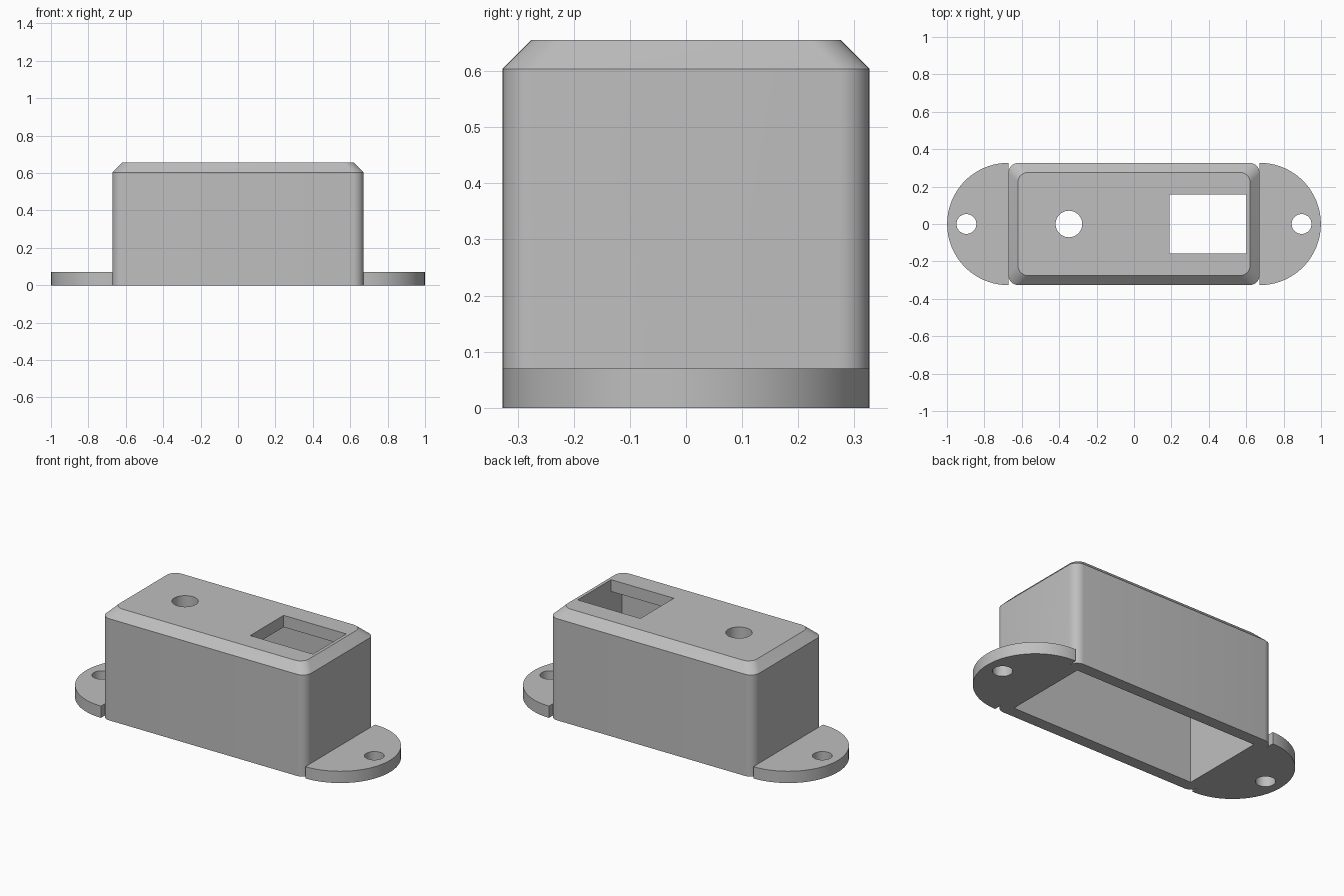
import bpy, bmesh
from math import pi, cos, sin, radians

cube = bpy.data.objects.get("Cube")
if cube:
    bpy.data.objects.remove(cube, do_unlink=True)

HALF_X, HALF_Y, HEIGHT = 0.672, 0.327, 0.655
WALL, CHAMFER, RADIUS = 0.07, 0.051, 0.055

grey = bpy.data.materials.new("plain_grey")
grey.use_nodes = True
grey.diffuse_color = (0.52, 0.52, 0.52, 1)
grey.node_tree.nodes["Principled BSDF"].inputs["Base Color"].default_value = (0.52, 0.52, 0.52, 1)


def arc(cx, cy, r, start, end, steps):
    angles = [start + (end - start) * i / steps for i in range(steps + 1)]
    return [(cx + r * cos(a), cy + r * sin(a)) for a in angles]


def rounded_rect(hx, hy, r):
    points = []
    for i, (sx, sy) in enumerate([(1, 1), (-1, 1), (-1, -1), (1, -1)]):
        points += arc(sx * (hx - r), sy * (hy - r), r, i * pi / 2, (i + 1) * pi / 2, 8)
    return points


def rect(x0, x1, y0, y1):
    return [(x0, y0), (x1, y0), (x1, y1), (x0, y1)]


def circle(x, r):
    return arc(x, 0, r, 0, 2 * pi, 48)[:-1]


def loft(name, sections):
    """Solid through outlines stacked in z, given as (points, z)."""
    bm = bmesh.new()
    rings = [[bm.verts.new((x, y, z)) for x, y in pts] for pts, z in sections]
    for low, high in zip(rings, rings[1:]):
        for i in range(len(low)):
            j = (i + 1) % len(low)
            bm.faces.new((low[i], low[j], high[j], high[i]))
    bm.faces.new(rings[0][::-1])
    bm.faces.new(rings[-1])
    bmesh.ops.recalc_face_normals(bm, faces=bm.faces)
    mesh = bpy.data.meshes.new(name)
    bm.to_mesh(mesh)
    bm.free()
    mesh.materials.append(grey)
    obj = bpy.data.objects.new(name, mesh)
    bpy.context.collection.objects.link(obj)
    return obj


def combine(target, other, operation):
    other.hide_render = True
    mod = target.modifiers.new(operation, 'BOOLEAN')
    mod.operation, mod.solver, mod.object = operation, 'EXACT', other
    bpy.context.view_layer.objects.active = target
    bpy.ops.object.modifier_apply(modifier=mod.name)
    bpy.data.objects.remove(other, do_unlink=True)


# Rounded box with a chamfered top
outer = rounded_rect(HALF_X, HALF_Y, RADIUS)
inner = rounded_rect(HALF_X - CHAMFER, HALF_Y - CHAMFER, RADIUS)
housing = loft("housing", [(outer, 0), (outer, HEIGHT - CHAMFER), (inner, HEIGHT)])

# Half-round mounting ears, each with a tab sunk into the wall
for side in (1, -1):
    outline = arc(HALF_X, 0, HALF_Y, -pi / 2, pi / 2, 48)
    tab = HALF_Y - RADIUS
    outline += [(HALF_X, tab), (HALF_X - 0.03, tab), (HALF_X - 0.03, -tab), (HALF_X, -tab)]
    outline = [(side * x, y) for x, y in outline]
    combine(housing, loft("mounting_ear", [(outline, 0), (outline, 0.07)]), 'UNION')

# Hollow inside, square window, round hole and screw holes
cx, cy = HALF_X - WALL, HALF_Y - WALL
cuts = [
    (rect(-cx, cx, -cy, cy), -0.1, HEIGHT - WALL),
    (rect(0.19, cx, -0.157, 0.157), 0.5, 0.8),
    (circle(-0.348, 0.071), 0.5, 0.8),
    (circle(0.896, 0.053), -0.1, 0.2),
    (circle(-0.896, 0.053), -0.1, 0.2),
]
for outline, z0, z1 in cuts:
    combine(housing, loft("cutter", [(outline, z0), (outline, z1)]), 'DIFFERENCE')

# Smooth curves, sharp edges
bpy.ops.object.select_all(action='DESELECT')
housing.select_set(True)
bpy.context.view_layer.objects.active = housing
bpy.ops.object.shade_smooth_by_angle(angle=radians(30))
